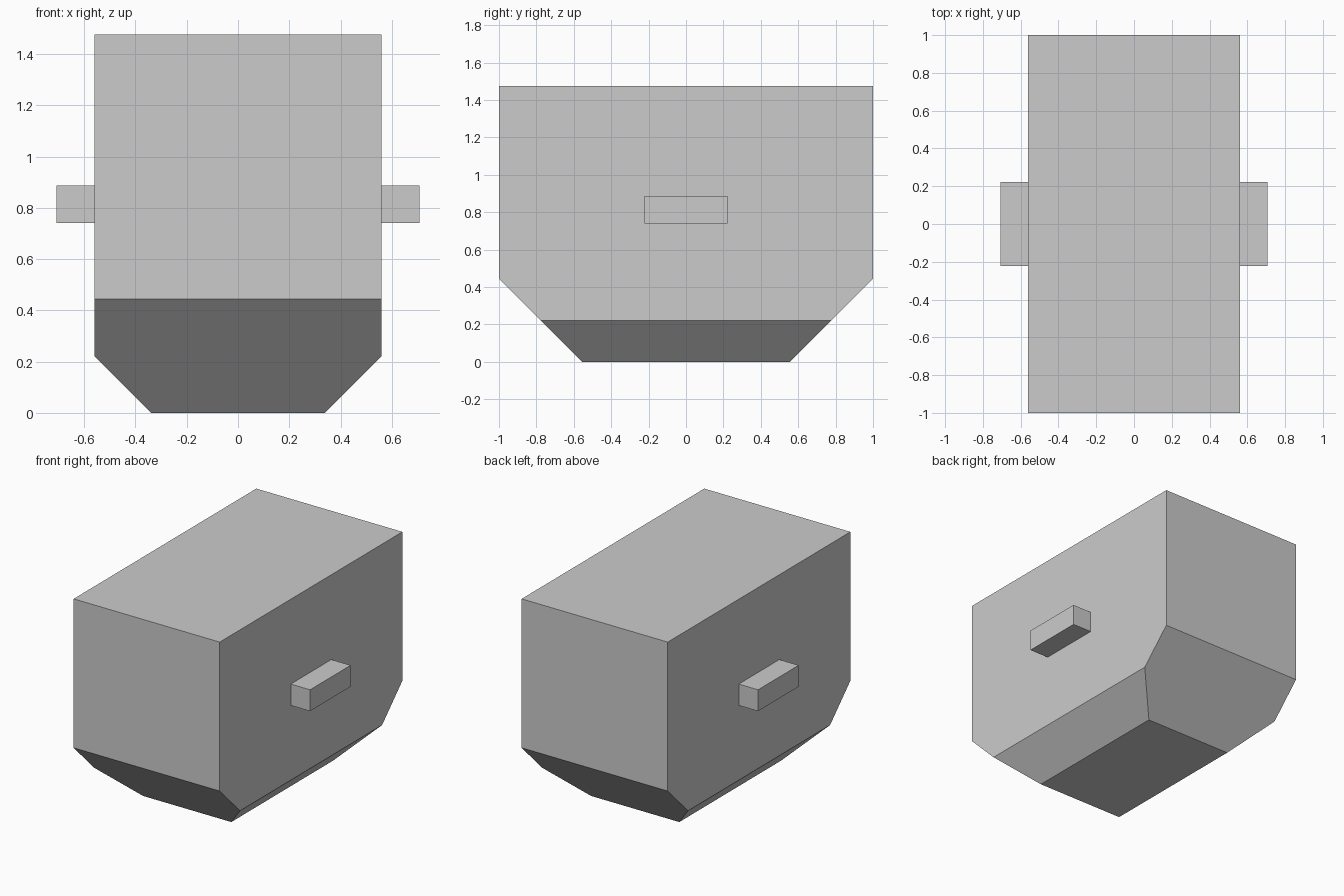
import bpy
import bmesh
from mathutils import Vector

cube = bpy.data.objects.get("Cube")
if cube:
    bpy.data.objects.remove(cube, do_unlink=True)

# Single flat colour
grey = bpy.data.materials.new("light_grey")
grey.use_nodes = True
colour = (0.6, 0.6, 0.6, 1)
grey.diffuse_color = colour
for node in grey.node_tree.nodes:
    if node.type == "BSDF_PRINCIPLED":
        node.inputs["Base Color"].default_value = colour


def box(low, high):
    """Return a bmesh box between two corners."""
    low, high = Vector(low), Vector(high)
    bm = bmesh.new()
    bmesh.ops.create_cube(bm, size=1)
    bmesh.ops.scale(bm, vec=high - low, verts=bm.verts)
    bmesh.ops.translate(bm, vec=(low + high) / 2, verts=bm.verts)
    return bm


def add_part(name, bm):
    """Turn a bmesh into a flat shaded object."""
    bmesh.ops.recalc_face_normals(bm, faces=bm.faces)
    mesh = bpy.data.meshes.new(name)
    bm.to_mesh(mesh)
    bm.free()
    mesh.materials.append(grey)
    obj = bpy.data.objects.new(name, mesh)
    bpy.context.collection.objects.link(obj)


# Main body: a block with all four bottom edges cut at 45 degrees
HALF_X, HALF_Y, HEIGHT = 0.56, 1.0, 1.476
SIDE_CUT, END_CUT = 0.222, 0.444
body = box((-HALF_X, -HALF_Y, 0), (HALF_X, HALF_Y, HEIGHT))
for sign in (-1, 1):
    for point, normal in (
        ((sign * HALF_X, 0, SIDE_CUT), (sign, 0, -1)),
        ((0, sign * HALF_Y, END_CUT), (0, sign, -1)),
    ):
        geom = body.verts[:] + body.edges[:] + body.faces[:]
        cut = bmesh.ops.bisect_plane(
            body, geom=geom, plane_co=point, plane_no=normal, clear_outer=True)
        edges = [e for e in cut["geom_cut"] if isinstance(e, bmesh.types.BMEdge)]
        bmesh.ops.contextual_create(body, geom=edges)
add_part("body", body)

# Side lugs, one on each flank
for name, sign in (("left_lug", 1), ("right_lug", -1)):
    inner, outer = sorted((sign * HALF_X, sign * 0.708))
    add_part(name, box((inner, -0.222, 0.74), (outer, 0.222, 0.888)))
